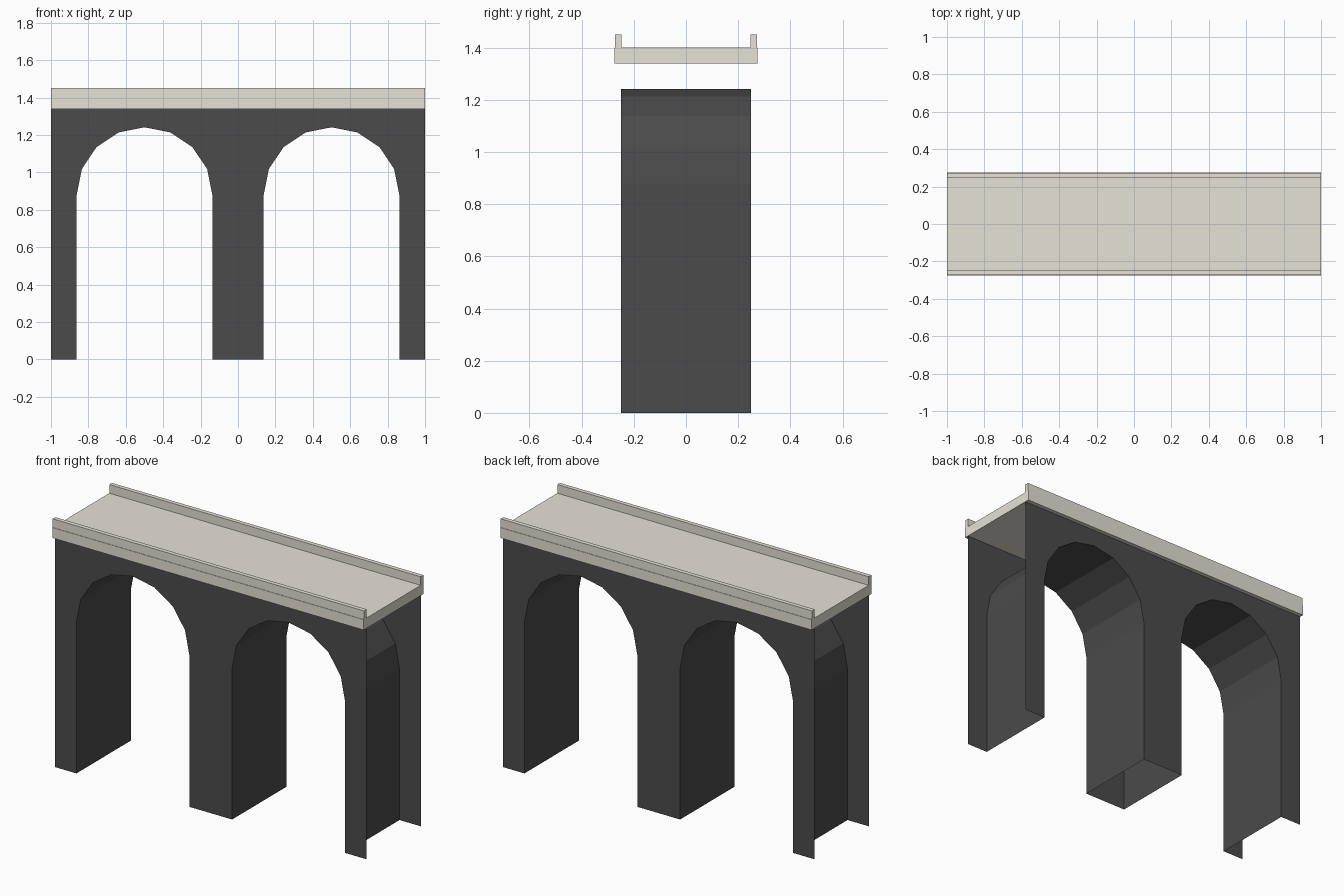
import bpy, bmesh, math

if "Cube" in bpy.data.objects:
    bpy.data.objects.remove(bpy.data.objects["Cube"])

def material(name, rgb):
    m = bpy.data.materials.new(name)
    m.diffuse_color = (*rgb, 1)
    m.use_nodes = True
    m.node_tree.nodes["Principled BSDF"].inputs["Base Color"].default_value = m.diffuse_color
    return m

dark = material("dark stone", (0.07, 0.07, 0.07))
pale = material("pale concrete", (0.78, 0.76, 0.68))

def make_object(name, bm, mat):
    me = bpy.data.meshes.new(name)
    bm.to_mesh(me)
    bm.free()
    me.materials.append(mat)
    ob = bpy.data.objects.new(name, me)
    bpy.context.collection.objects.link(ob)

def box(name, lo, hi, mat):
    bm = bmesh.new()
    bmesh.ops.create_cube(bm, size=1)
    for v in bm.verts:
        v.co = [(a + b) / 2 + c * (b - a) for a, b, c in zip(lo, hi, v.co)]
    make_object(name, bm, mat)

HALF_W, RADIUS, RISE, SPRING, TOP, STEPS = 0.25, 0.3625, 0.361, 0.88, 1.34, 8

def arch(cx):
    """Curved part of an arch opening, left to right."""
    angles = [math.pi * (1 - i / STEPS) for i in range(STEPS + 1)]
    return [(cx + RADIUS * math.cos(a), SPRING + RISE * math.sin(a)) for a in angles]

# Lower edge of the walls, left to right: piers at z = 0, arches between
lower = [(-1, 0), (-0.5 - RADIUS, 0)] + arch(-0.5)
lower += [(-0.5 + RADIUS, 0), (0.5 - RADIUS, 0)] + arch(0.5)
lower += [(0.5 + RADIUS, 0), (1, 0)]

# Arched wall sheets as upright strips; ends, top and feet stay open
for name, y in (("front_wall", -HALF_W), ("back_wall", HALF_W)):
    bm = bmesh.new()
    for (x0, z0), (x1, z1) in zip(lower, lower[1:]):
        if x1 - x0 < 1e-4:
            continue
        quad = [(x0, y, z0), (x1, y, z1), (x1, y, TOP), (x0, y, TOP)]
        bm.faces.new([bm.verts.new(p) for p in (quad if y < 0 else quad[::-1])])
    bmesh.ops.remove_doubles(bm, verts=bm.verts[:], dist=1e-5)
    make_object(name, bm, dark)

# Arch linings between the walls, facing into the openings
for name, cx in (("left_arch_lining", -0.5), ("right_arch_lining", 0.5)):
    bm = bmesh.new()
    path = [(cx - RADIUS, 0)] + arch(cx) + [(cx + RADIUS, 0)]
    rows = [[bm.verts.new((x, y, z)) for y in (-HALF_W, HALF_W)] for x, z in path]
    for (a, b), (c, d) in zip(rows, rows[1:]):
        bm.faces.new((a, b, d, c))
    make_object(name, bm, dark)

# Deck slab, with parapets set in slightly from its edges
box("deck", (-1, -0.275, TOP), (1, 0.275, 1.40), pale)
box("front_parapet", (-1, -0.2725, 1.40), (1, -0.2475, 1.45), pale)
box("back_parapet", (-1, 0.2475, 1.40), (1, 0.2725, 1.45), pale)
